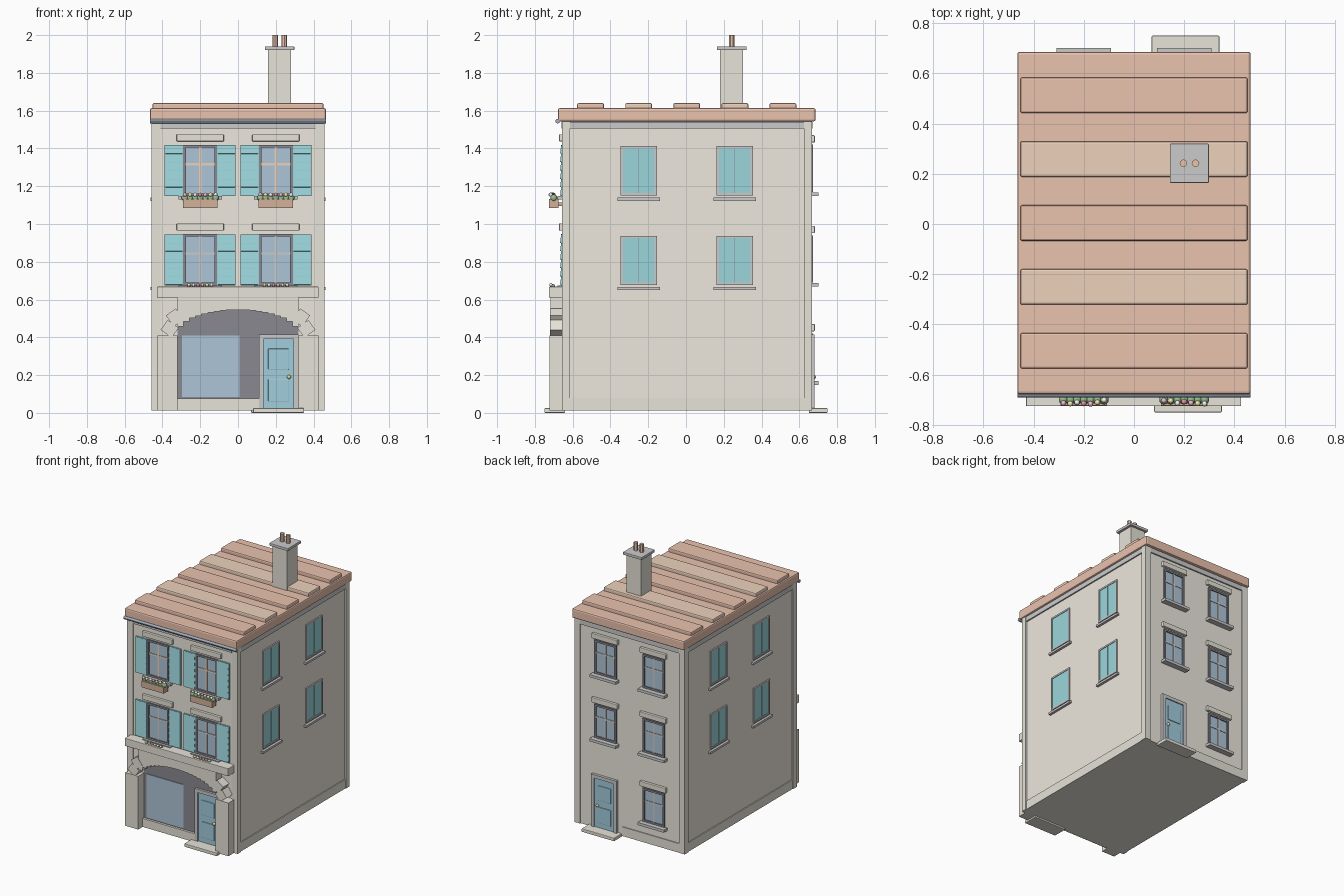
import bpy, math, random

if "Cube" in bpy.data.objects:
    bpy.data.objects.remove(bpy.data.objects["Cube"])
random.seed(4)

def mat(name, r, g, b):
    m = bpy.data.materials.new(name)
    m.diffuse_color = (r, g, b, 1)
    m.use_nodes = True
    m.node_tree.nodes["Principled BSDF"].inputs["Base Color"].default_value = m.diffuse_color
    return m

WALL = mat("plaster", .85, .81, .73)
STONE = mat("stone", .79, .77, .69)
PALE = mat("pale_trim", .84, .84, .82)
TILE = mat("roof_tile", .82, .54, .42)
TILE2 = mat("roof_tile_light", .85, .64, .50)
TEAL = mat("shutter_teal", .33, .67, .71)
BLUE = mat("door_blue", .36, .61, .73)
GLASS = mat("glass", .42, .56, .68)
DARK = mat("dark", .25, .25, .28)
ZINC = mat("zinc", .36, .42, .50)
WOOD = mat("box_wood", .65, .45, .32)
LEAF = mat("leaf", .30, .50, .28)
BRASS = mat("brass", .80, .68, .30)
PETALS = [mat("petal_" + n, *c) for n, c in (("pink", (.85, .5, .62)), ("yellow", (.9, .82, .45)),
          ("white", (.92, .9, .88)), ("red", (.8, .3, .38)))]

def box(name, x0, x1, y0, y1, z0, z1, m, bevel=0, rot=None):
    bpy.ops.mesh.primitive_cube_add(size=1, location=((x0+x1)/2, (y0+y1)/2, (z0+z1)/2))
    o = bpy.context.object
    o.name = name
    o.scale = (abs(x1-x0), abs(y1-y0), abs(z1-z0))
    bpy.ops.object.transform_apply(location=False, rotation=False)
    o.data.materials.append(m)
    if rot:
        o.rotation_euler = rot
    if bevel:
        b = o.modifiers.new("bevel", 'BEVEL')
        b.width, b.segments = bevel, 2
    return o

def cyl(name, loc, r, h, m, rot=(0, 0, 0)):
    bpy.ops.mesh.primitive_cylinder_add(vertices=12, radius=r, depth=h, location=loc, rotation=rot)
    o = bpy.context.object
    o.name = name
    o.data.materials.append(m)
    bpy.ops.object.shade_smooth_by_angle()

def ball(name, loc, r, m):
    bpy.ops.mesh.primitive_uv_sphere_add(segments=10, ring_count=6, radius=r, location=loc)
    o = bpy.context.object
    o.name = name
    o.data.materials.append(m)
    bpy.ops.object.shade_smooth()

# Box on a facade: u runs along the wall, d is the distance out of the wall
def fbox(name, face, u0, u1, d0, d1, z0, z1, m, bevel=0, tilt=0):
    if face == "front":
        return box(name, u0, u1, -.65-d1, -.65-d0, z0, z1, m, bevel, (tilt, 0, 0))
    if face == "back":
        return box(name, u0, u1, .66+d0, .66+d1, z0, z1, m, bevel)
    s = 1 if face == "right" else -1
    return box(name, s*(.445+d0), s*(.445+d1), u0, u1, z0, z1, m, bevel)

def window(face, u, z0, z1, bars):
    w = .09
    fbox("window_glass", face, u-w+.01, u+w-.01, -.01, .004, z0, z1-.01, GLASS)
    for s in (-1, 1):
        fbox("window_jamb", face, u+s*w, u+s*(w-.014), -.01, .012, z0, z1, DARK)
    fbox("window_head", face, u-w, u+w, -.01, .012, z1-.014, z1, DARK)
    fbox("window_foot", face, u-w, u+w, -.01, .012, z0, z0+.014, DARK)
    fbox("window_mullion", face, u-.006, u+.006, 0, .009, z0, z1-.01, bars)
    zb = z0+(z1-z0)*.62
    fbox("window_bar", face, u-w+.012, u+w-.012, 0, .008, zb-.006, zb+.006, bars)

def door(face, u, zb):
    fbox("door_leaf", face, u-.08, u+.08, -.01, .012, zb, .39, BLUE)
    for s in (-1, 1):
        fbox("door_jamb", face, u+s*.08, u+s*.105, -.01, .02, zb, .415, PALE)
    fbox("door_head", face, u-.105, u+.105, -.01, .02, .39, .415, PALE)
    for z0, z1 in ((.06, .18), (.23, .34)):
        fbox("door_panel", face, u-.055, u+.055, 0, .017, z0, z1, BLUE, .003)
    y = -.668 if face == "front" else .678
    ball("door_knob", (u+.055, y, .19), .011, BRASS)
    fbox("door_step", face, u-.135, u+.135, -.01, .09 if face == "back" else .1, 0, .025, STONE, .004)

# Walls, corner strips, plinth and eaves trim
box("body", -.445, .445, -.65, .66, .012, 1.545, WALL)
for s in (-1, 1):
    for y0, y1 in ((-.657, -.615), (.625, .668)):
        box("corner_strip", s*.41, s*.457, y0, y1, .012, 1.545, STONE)
    box("side_plinth", s*.44, s*.452, -.62, .63, .012, .08, STONE)
    box("side_cornice", s*.44, s*.455, -.62, .63, 1.505, 1.54, PALE)
box("back_plinth", -.41, .06, .65, .667, .012, .08, STONE)
box("front_cornice", -.41, .41, -.66, -.64, 1.505, 1.54, PALE)
box("back_cornice", -.41, .41, .65, .67, 1.505, 1.54, PALE)

# Roof slab, raised tile courses and gutter
box("roof", -.465, .465, -.678, .686, 1.543, 1.614, TILE, .01)
for i in range(5):
    y = .004 + (i-2)*.2546
    box("tile_course", -.453, .453, y-.071, y+.071, 1.60, 1.64, TILE2 if i % 2 else TILE, .008)
cyl("gutter", (0, -.679, 1.544), .012, .93, ZINC, (0, math.pi/2, 0))

# Chimney
box("chimney", .16, .28, .181, .303, 1.6, 1.925, STONE)
box("chimney_cap", .143, .298, .164, .32, 1.92, 1.94, PALE, .003)
for x in (.197, .245):
    cyl("chimney_pot", (x, .242, 1.965), .015, .07, TILE)

# Front windows with shutters, lintels and sills
for zb, bars in ((.675, PALE), (1.147, TILE2)):
    for u in (-.2, .2):
        window("front", u, zb, zb+.272, bars)
        fbox("lintel", "front", u-.125, u+.125, 0, .022, zb+.29, zb+.328, STONE, .004)
        fbox("sill", "front", u-.115, u+.115, 0, .03, zb-.018, zb, PALE)
        for s in (-1, 1):
            c = u + s*.139
            fbox("shutter", "front", c-.049, c+.049, 0, .010, zb, zb+.27, TEAL)
            for k in range(6):
                z = zb + .024 + k*.0444
                fbox("shutter_slat", "front", c-.046, c+.046, .006, .014, z-.021, z+.021, TEAL, 0, -.12)

# Flower boxes upstairs, small blooms on the ledge below
for u in (-.2, .2):
    box("flower_box", u-.092, u+.092, -.724, -.675, 1.085, 1.132, WOOD)
    for s in (-.07, .07):
        box("box_bracket", u+s-.008, u+s+.008, -.68, -.645, 1.095, 1.115, WOOD)
    for k in range(7):
        x = u - .081 + k*.027
        ball("foliage", (x, -.70, 1.137), .019, LEAF)
        ball("bloom", (x, -.712+random.uniform(-.006, .012), 1.155), .011, PETALS[k % 4])
    for k in range(6):
        ball("ledge_bloom", (u-.06+k*.024, -.715, .678), .009, PETALS[(k+1) % 4])
        ball("ledge_leaf", (u-.06+k*.024, -.702, .673), .009, LEAF)

# Back windows and doors
for u, zb in ((-.2, .17), (-.2, .69), (.2, .69), (-.2, 1.17), (.2, 1.17)):
    window("back", u, zb, zb+.25, PALE)
    fbox("back_lintel", "back", u-.108, u+.108, 0, .022, zb+.262, zb+.3, STONE, .004)
    fbox("back_sill", "back", u-.108, u+.108, 0, .042, zb-.022, zb-.002, PALE)
door("front", .215, .025)
door("back", .205, .025)

# Side windows with closed shutters
for face in ("left", "right"):
    for u in (-.25, .258):
        for z0, z1 in ((.69, .925), (1.163, 1.4)):
            for s in (-1, 1):
                fbox("side_shutter", face, u+s*.002, u+s*.084, -.01, .006, z0, z1, TEAL)
                fbox("side_jamb", face, u+s*.084, u+s*.096, -.01, .01, z0-.012, z1+.012, PALE)
            fbox("side_joint", face, u-.002, u+.002, -.01, .003, z0, z1, DARK)
            fbox("side_head", face, u-.084, u+.084, -.01, .01, z1, z1+.012, PALE)
            fbox("side_foot", face, u-.084, u+.084, -.01, .01, z0-.012, z0, PALE)
            fbox("side_sill", face, u-.113, u+.113, 0, .018, z0-.04, z0-.024, PALE)

# Shopfront: dark recess, window, bulkhead, piers, stepped arch and ledge
fbox("shop_recess", "front", -.32, .32, -.01, .003, .06, .58, DARK)
fbox("shop_window", "front", -.297, .008, 0, .008, .085, .41, GLASS)
fbox("shop_bulkhead", "front", -.32, .11, -.01, .02, .012, .075, STONE)
for s in (-1, 1):
    fbox("pier", "front", s*.32, s*.427, -.005, .073, .012, .41, STONE)
    for x, z, a in ((.362, .445, .95), (.335, .505, .62)):
        o = fbox("voussoir", "front", s*x-.032, s*x+.032, -.005, .07, z-.036, z+.036, STONE)
        o.rotation_euler = (0, s*a, 0)
N = 20
for i in range(N):
    x0, x1 = -.32 + .64*i/N, -.32 + .64*(i+1)/N
    t = (x0+x1)/2/.325
    fbox("arch_stone", "front", x0, x1, -.005, .068, .41+.135*math.sqrt(1-t*t), .615, STONE)
fbox("ledge", "front", -.43, .427, -.005, .076, .61, .668, STONE, .003)
